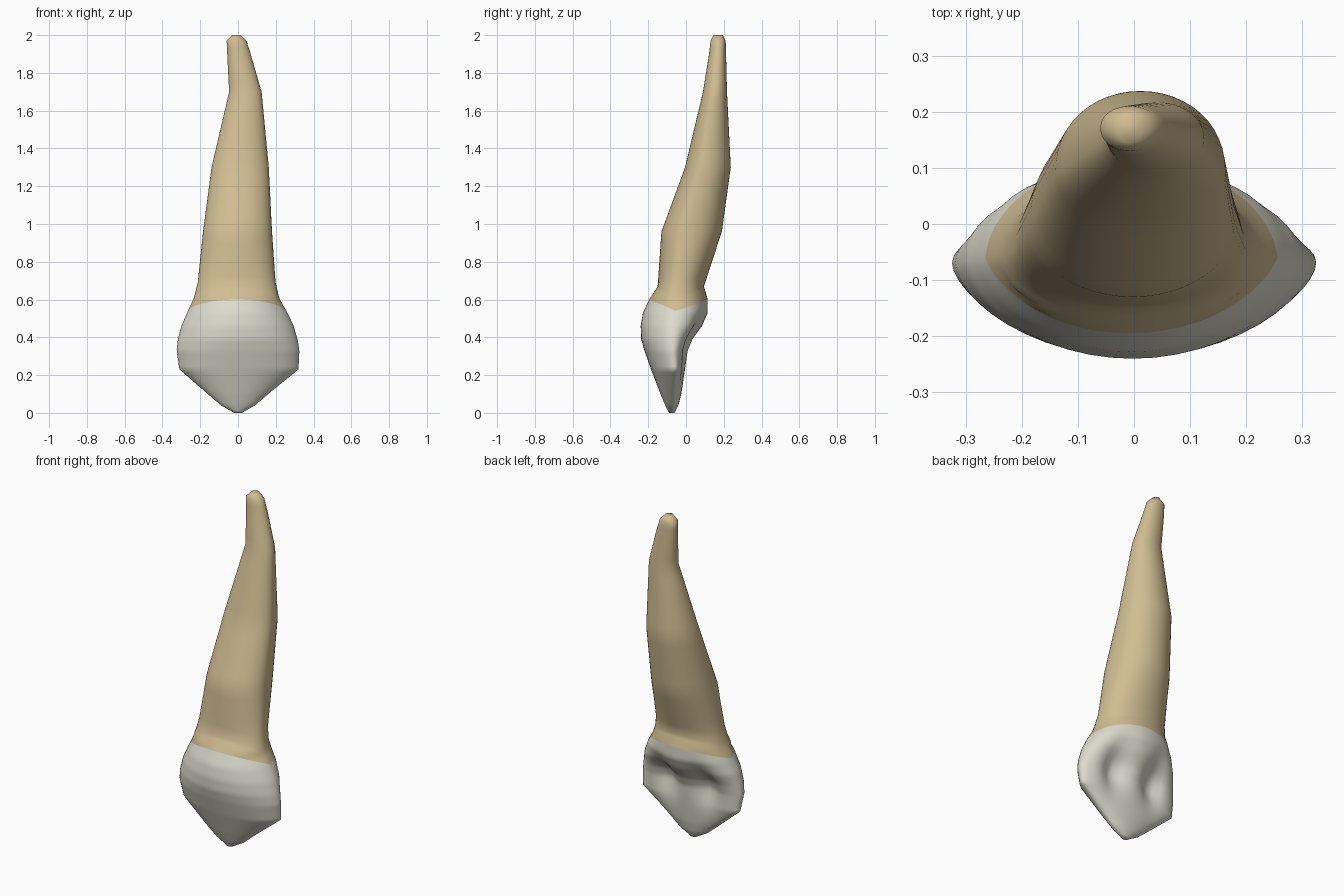
import bpy
import bmesh
from math import sin, cos, pi, exp, ceil

cube = bpy.data.objects.get("Cube")
if cube:
    bpy.data.objects.remove(cube, do_unlink=True)

SIDES = 48
NECK = 0.6

# Outline by height: z, right edge x, left edge x, front y, back y, y of widest line
OUTLINE = [
    (0, -.02, .02, -.09, -.06, -.075),
    (.04, -.09, .09, -.11, -.04, -.075),
    (.1, -.16, .16, -.135, -.025, -.075),
    (.23, -.31, .32, -.185, -.005, -.06),
    (.33, -.325, .325, -.22, .01, -.07),
    (.39, -.318, .315, -.237, .035, -.07),
    (.46, -.3, .295, -.24, .085, -.065),
    (.53, -.27, .262, -.228, .115, -.06),
    (.6, -.237, .222, -.195, .115, -.055),
    (.67, -.215, .2, -.15, .095, -.05),
    (.96, -.185, .18, -.13, .19, 0),
    (1.3, -.14, .163, -.005, .237, .09),
    (1.7, -.047, .125, .09, .217, .15),
    (1.9, -.057, .067, .122, .212, .17),
    (1.97, -.06, .045, .13, .21, .17),
    (2, -.03, .015, .145, .195, .17),
]


def make_material(name, rgb):
    mat = bpy.data.materials.new(name)
    mat.use_nodes = True
    mat.diffuse_color = (*rgb, 1)
    mat.node_tree.nodes["Principled BSDF"].inputs["Base Color"].default_value = (*rgb, 1)
    return mat


def outline_at(z):
    """Interpolate the outline at one height."""
    for low, high in zip(OUTLINE, OUTLINE[1:]):
        if z <= high[0]:
            f = (z - low[0]) / (high[0] - low[0])
            return [a + (b - a) * f for a, b in zip(low, high)][1:]
    return OUTLINE[-1][1:]


def bell(value, centre, width):
    return exp(-((value - centre) / width) ** 2)


def surface_point(level, angle):
    # The neck line dips on both sides of the tooth
    dip = max(0, 1 - abs(level - NECK) / .3)
    z = level - .06 * (1 - abs(cos(angle))) * dip
    right, left, front, back, middle = outline_at(z)
    x = (left + right) / 2 + (left - right) / 2 * sin(angle)
    c = cos(angle)
    if c > 0:
        power = 1.2 if z < NECK else 1
        y = middle + (front - middle) * c ** power
    else:
        y = middle + (back - middle) * abs(c) ** .9
        # Two hollows on the back of the crown beside a central ridge
        hollow = bell(abs(x), .13, .065) * bell(z, .36, .12)
        y -= .055 * hollow * min(1, abs(c) * 2)
    return x, y, z


def loft(name, levels, material, cap_bottom=False, cap_top=False):
    bm = bmesh.new()
    rings = [[bm.verts.new(surface_point(level, 2 * pi * i / SIDES))
              for i in range(SIDES)] for level in levels]
    for low, high in zip(rings, rings[1:]):
        for i in range(SIDES):
            j = (i + 1) % SIDES
            bm.faces.new((low[i], low[j], high[j], high[i]))
    if cap_bottom:
        bm.faces.new(rings[0][::-1])
    if cap_top:
        bm.faces.new(rings[-1])
    for face in bm.faces:
        face.smooth = True
    mesh = bpy.data.meshes.new(name)
    bm.to_mesh(mesh)
    bm.free()
    mesh.materials.append(material)
    obj = bpy.data.objects.new(name, mesh)
    bpy.context.collection.objects.link(obj)
    return obj


def split_levels(start, end):
    """Ring heights between two heights, closer together on the crown."""
    heights = [row[0] for row in OUTLINE if start <= row[0] <= end]
    levels = [heights[0]]
    for low, high in zip(heights, heights[1:]):
        steps = ceil((high - low) / (.018 if high < .7 else .06))
        levels += [low + (high - low) * (k + 1) / steps for k in range(steps)]
    return levels


enamel = make_material("enamel_ivory", (.72, .71, .62))
dentine = make_material("root_tan", (.64, .51, .29))

# Crown with the biting tip at the bottom, root rising above it
loft("crown", split_levels(0, NECK), enamel, cap_bottom=True)
loft("root", split_levels(NECK, 2), dentine, cap_top=True)
